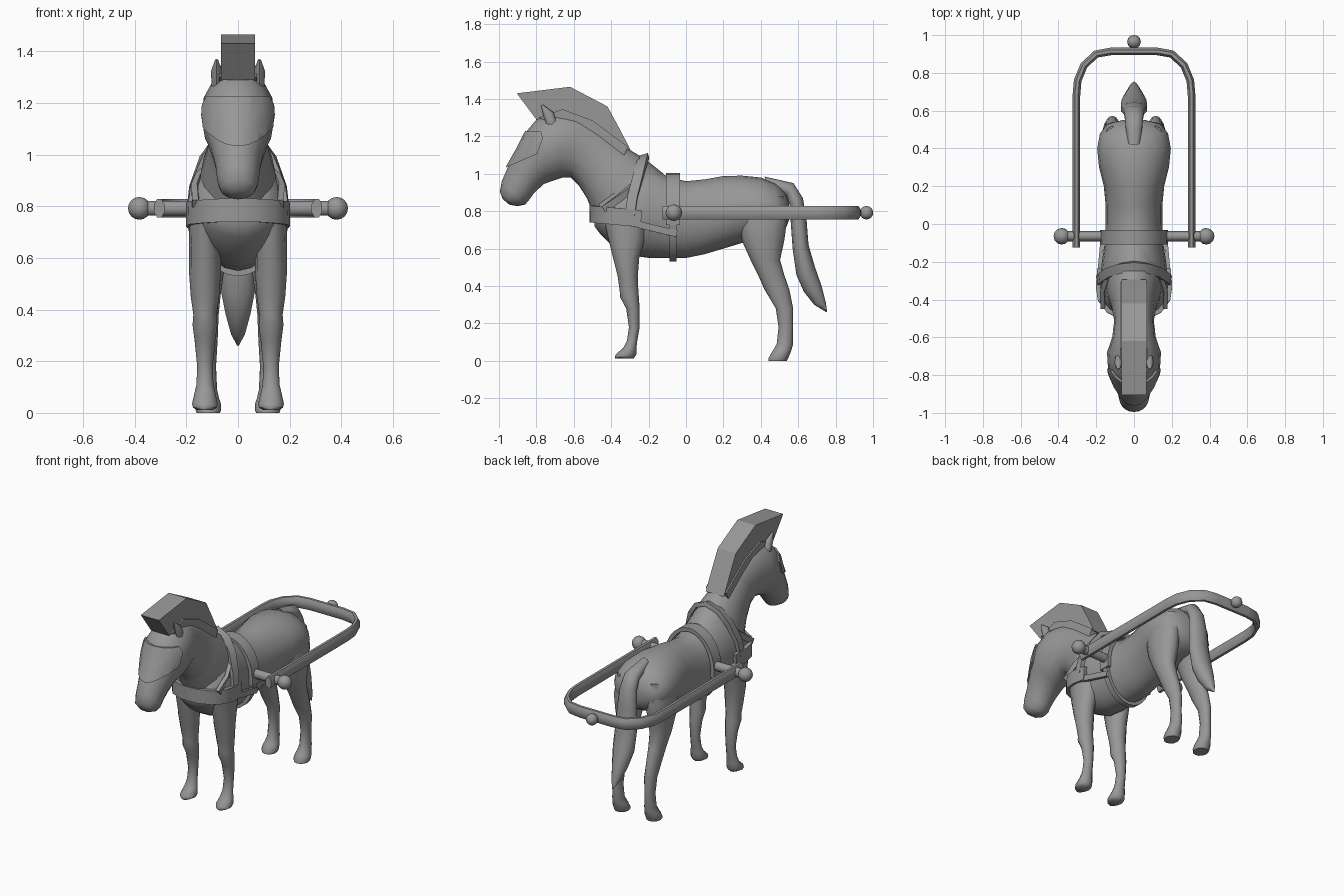
import bpy, bmesh, math
from mathutils import Vector

grey = bpy.data.materials.new("plain_grey")
grey.diffuse_color = (0.31, 0.31, 0.31, 1)


def finish(name, bm, angle=40):
    bmesh.ops.recalc_face_normals(bm, faces=bm.faces)
    me = bpy.data.meshes.new(name)
    bm.to_mesh(me)
    bm.free()
    me.materials.append(grey)
    if angle:
        me.shade_smooth()
        me.set_sharp_from_angle(angle=math.radians(angle))
    ob = bpy.data.objects.new(name, me)
    bpy.context.collection.objects.link(ob)
    return ob


def skin(name, rings, angle=40):
    """Join rings of points into a closed tube."""
    bm = bmesh.new()
    rows = [[bm.verts.new(p) for p in r] for r in rings]
    n = len(rows[0])
    for a, b in zip(rows, rows[1:]):
        for i in range(n):
            j = (i + 1) % n
            bm.faces.new((a[i], a[j], b[j], b[i]))
    bm.faces.new(rows[0])
    bm.faces.new(rows[-1])
    return finish(name, bm, angle)


def loft(name, stations, x=0, sides=16, grow=0, angle=50):
    """Oval sections, each given by two opposite (y, z) points and a half width."""
    rings = []
    for y1, z1, y2, z2, w in stations:
        p, q = Vector((x, y1, z1)), Vector((x, y2, z2))
        c, a = (p + q) / 2, (p - q) / 2
        a += a.normalized() * grow
        rings.append([c + a * math.cos(t) + Vector(((w + grow) * math.sin(t), 0, 0))
                      for t in (2 * math.pi * i / sides for i in range(sides))])
    return skin(name, rings, angle)


def sweep(name, path, up, half_up, half_out, sides=4):
    """Sweep a box (4 sides) or oval section along a path."""
    path, rings = [Vector(p) for p in path], []
    k = math.sqrt(2) if sides == 4 else 1
    for i, p in enumerate(path):
        d = (path[min(i + 1, len(path) - 1)] - path[max(i - 1, 0)]).normalized()
        out = d.cross(Vector(up)).normalized()
        u = out.cross(d).normalized()
        rings.append([p + u * (half_up * k * math.cos(t)) + out * (half_out * k * math.sin(t))
                      for t in (2 * math.pi * (j + .5) / sides for j in range(sides))])
    return skin(name, rings)


def prism(name, outline, half):
    """Extrude a side outline of (y, z) points across x."""
    return skin(name, [[(s * half, y, z) for y, z in outline] for s in (-1, 1)], 0)


def ball(name, loc, r):
    bm = bmesh.new()
    bmesh.ops.create_uvsphere(bm, u_segments=12, v_segments=8, radius=r)
    bmesh.ops.translate(bm, verts=bm.verts, vec=loc)
    return finish(name, bm, 50)


def mirrored(half):
    """Complete a path that ends on the middle plane."""
    return half + [(-x, y, z) for x, y, z in half[-2::-1]]


# Torso: y, top, bottom, half width
loft("torso", [(y, t, y, b, w) for y, t, b, w in [
    (-.49, .80, .72, .07), (-.46, .88, .68, .13), (-.40, .95, .62, .175),
    (-.30, 1.02, .565, .18), (-.20, 1.04, .55, .17), (-.10, .985, .55, .155),
    (0, .96, .55, .15), (.1, .97, .57, .15), (.2, .988, .60, .16),
    (.3, .99, .63, .185), (.4, .98, .65, .195), (.48, .95, .67, .18),
    (.53, .90, .70, .14), (.55, .85, .75, .06)]], sides=20)

# Neck and head
neck_head = [
    (-.12, 1.0, -.42, .64, .15), (-.22, 1.08, -.49, .77, .145),
    (-.32, 1.14, -.53, .87, .12), (-.45, 1.25, -.575, .94, .105),
    (-.58, 1.32, -.615, .98, .115), (-.70, 1.33, -.66, .98, .143),
    (-.80, 1.29, -.72, .96, .138), (-.85, 1.23, -.76, .945, .122),
    (-.90, 1.13, -.81, .90, .1), (-.95, 1.04, -.835, .865, .086),
    (-.985, .96, -.86, .835, .08), (-.995, .905, -.90, .827, .068),
    (-.98, .865, -.945, .835, .03)]
loft("neck_and_head", neck_head)

# Face cover wrapped over the brow and nose
cover = loft("face_cover", neck_head[4:], grow=.012)
cutter = prism("face_cover_cutter", [
    (-1.1, .974), (-.96, 1.035), (-.795, 1.107), (-.765, 1.19), (-.775, 1.225),
    (-1.1, 1.235)], .3)
cutter.hide_render = True
cutter.hide_viewport = True
cut = cover.modifiers.new("trim", "BOOLEAN")
cut.operation = "INTERSECT"
cut.solver = "EXACT"
cut.object = cutter

# Upright mane and the base strip beneath it
prism("mane", [(-.905, 1.43), (-.62, 1.465), (-.42, 1.36), (-.36, 1.25), (-.295, 1.125),
               (-.40, 1.18), (-.58, 1.28), (-.72, 1.30), (-.80, 1.29)], .065)
prism("mane_base", [(-.79, 1.30), (-.66, 1.345), (-.50, 1.285), (-.31, 1.145),
                    (-.33, 1.10), (-.50, 1.20), (-.70, 1.27)], .074)

# Tail
loft("tail", [
    (.42, .985, .43, .93, .03), (.50, .967, .50, .90, .045), (.575, .95, .535, .88, .05),
    (.625, .87, .555, .83, .055), (.645, .75, .56, .74, .065), (.655, .62, .57, .60, .073),
    (.69, .50, .59, .46, .07), (.725, .40, .63, .37, .05), (.748, .31, .685, .30, .028),
    (.755, .26, .75, .26, .003)], sides=10)

# Leg sections: height, front y, back y, half width
front_leg = [(.75, -.44, -.2, .06), (.65, -.415, -.22, .062), (.55, -.39, -.25, .062),
             (.45, -.365, -.258, .055), (.38, -.355, -.255, .045), (.34, -.352, -.252, .048),
             (.28, -.32, -.248, .04), (.18, -.305, -.248, .03), (.11, -.315, -.26, .033),
             (.07, -.335, -.265, .042), (.035, -.375, -.265, .05), (.02, -.38, -.275, .046),
             (.012, -.378, -.28, .03)]
hind_leg = [(.88, .30, .52, .05), (.75, .28, .54, .075), (.64, .30, .525, .072),
            (.54, .345, .503, .06), (.46, .385, .525, .048), (.38, .42, .553, .04),
            (.28, .48, .573, .036), (.18, .495, .573, .03), (.09, .485, .573, .034),
            (.055, .465, .563, .042), (.04, .455, .558, .048), (.012, .44, .545, .05),
            (0, .44, .54, .045)]
for side, s in (("right", 1), ("left", -1)):
    for part, leg, x in (("front_leg", front_leg, .128), ("hind_leg", hind_leg, .115)):
        loft(f"{side}_{part}", [(f, z, b, z, w) for z, f, b, w in leg], x * s, 12)

    # Ears
    loft(f"{side}_ear", [(-.745, 1.26, -.68, 1.25, .02), (-.765, 1.32, -.71, 1.33, .021),
                         (-.775, 1.365, -.765, 1.37, .006)], .083 * s, 8)

    # Shoulder strap and trace strap
    sweep(f"{side}_shoulder_strap", [(s * .135, -.27, .94), (s * .165, -.35, .875),
                                     (s * .165, -.44, .81)], (0, .5, 1), .018, .012)
    sweep(f"{side}_trace_strap", [(s * .188, -.36, .76), (s * .18, -.22, .72),
                                  (s * .165, -.05, .68)], (0, 0, 1), .018, .01)

    # Shaft pin and end knob
    sweep(f"{side}_shaft_pin", [(s * .13, -.065, .792), (s * .39, -.065, .792)],
          (0, 0, 1), .03, .027, 10)
    ball(f"{side}_pin_knob", (s * .382, -.065, .792), .044)

# Breast band, collar strap and girth
sweep("breast_band", mirrored([(.183, -.24, .76), (.19, -.33, .768), (.18, -.40, .775),
                               (.135, -.46, .78), (.06, -.498, .785), (0, -.503, .785)]),
      (0, 0, 1), .045, .012)
sweep("collar_strap", mirrored([(.185, -.30, .78), (.172, -.285, .88), (.13, -.255, .99),
                                (.075, -.235, 1.06), (0, -.225, 1.09)]),
      (0, 1, .3), .026, .014)


def girth(name, half_width, grow, lo, hi):
    pts = []
    for i in range(17):
        t = math.radians(lo + (hi - lo) * i / 16)
        pts.append(((.156 + grow) * math.cos(t), -.07, .765 + (.215 + grow) * math.sin(t)))
    sweep(name, pts, (0, 1, 0), half_width, .012)


girth("saddle_pad", .038, .012, -10, 190)
girth("belly_girth", .018, .008, -190, 10)

# Shaft loop running round behind, with a knob at the back
sweep("shaft_loop", mirrored([(.305, -.125, .792), (.305, .68, .792), (.298, .76, .792),
                              (.265, .84, .792), (.2, .9, .792), (.12, .914, .792),
                              (0, .914, .792)]), (0, 0, 1), .039, .022, 8)
ball("rear_knob", (0, .965, .792), .036)
